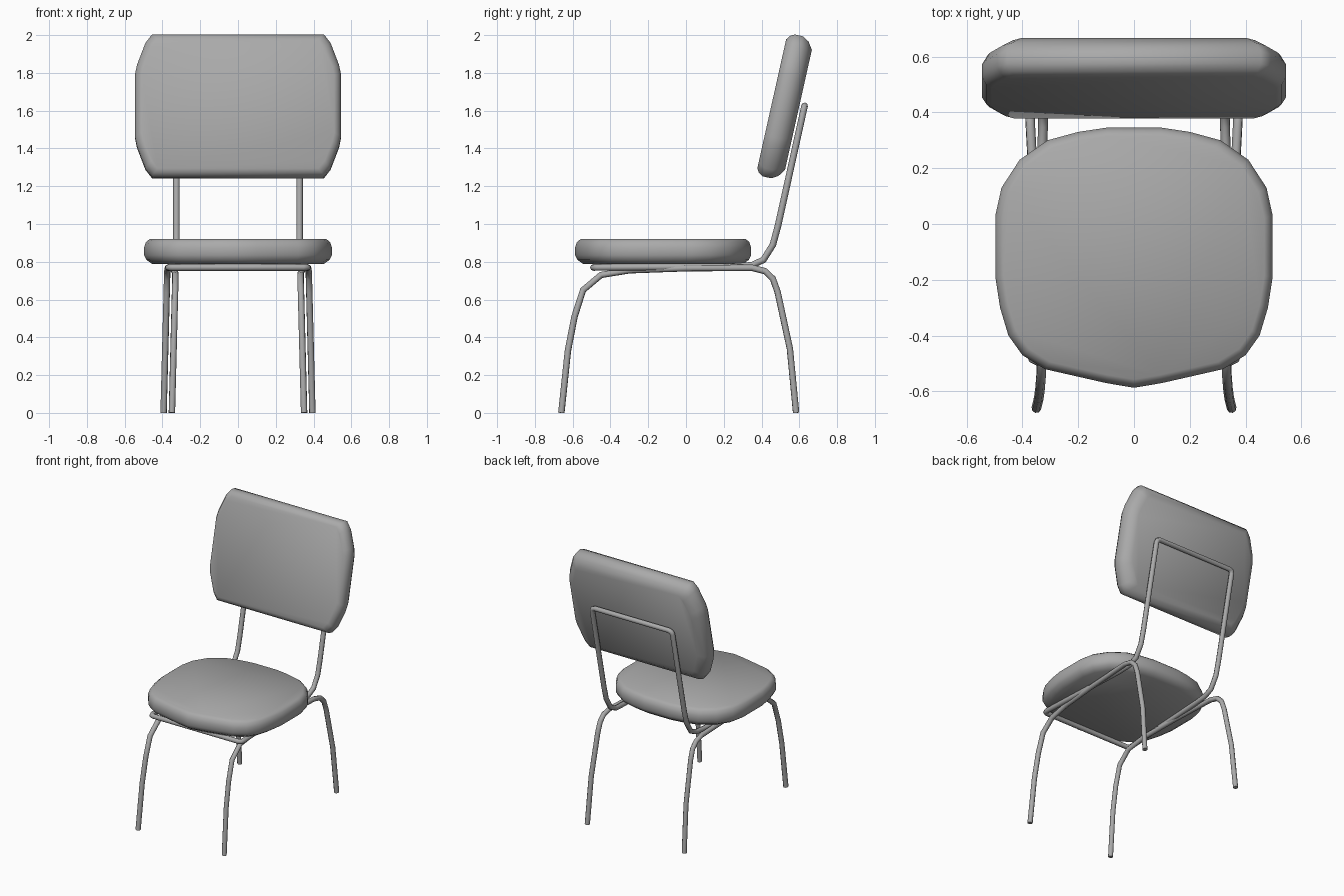
import bpy, bmesh, math
from mathutils import Matrix

cube = bpy.data.objects.get("Cube")
if cube:
    bpy.data.objects.remove(cube, do_unlink=True)

grey = bpy.data.materials.new("mid_grey")
grey.use_nodes = True
grey.diffuse_color = (0.4, 0.4, 0.4, 1)
grey.node_tree.nodes["Principled BSDF"].inputs["Base Color"].default_value = (0.4, 0.4, 0.4, 1)


def select_only(obj):
    bpy.ops.object.select_all(action='DESELECT')
    obj.select_set(True)
    bpy.context.view_layer.objects.active = obj


def tube(name, points, radius=0.0175):
    """Round tube along a path of points."""
    curve = bpy.data.curves.new(name, 'CURVE')
    curve.dimensions = '3D'
    curve.bevel_depth = radius
    curve.bevel_resolution = 2
    curve.use_fill_caps = True
    spline = curve.splines.new('POLY')
    spline.points.add(len(points) - 1)
    for p, co in zip(spline.points, points):
        p.co = (*co, 1)
    obj = bpy.data.objects.new(name, curve)
    bpy.context.collection.objects.link(obj)
    curve.materials.append(grey)
    select_only(obj)
    bpy.ops.object.convert(target='MESH')
    bpy.ops.object.shade_smooth_by_angle(angle=math.radians(60))
    return obj


def cushion(name, outline, rings, matrix):
    """Padded slab: an outline stacked in rings of (height, inset)."""
    half_x = max(x for x, y in outline)
    ys = [y for x, y in outline]
    mid_y, half_y = (max(ys) + min(ys)) / 2, (max(ys) - min(ys)) / 2
    bm = bmesh.new()
    loops = []
    for height, inset in rings:
        sx, sy = 1 - inset / half_x, 1 - inset / half_y
        loops.append([bm.verts.new((x * sx, mid_y + (y - mid_y) * sy, height))
                      for x, y in outline])
    n = len(outline)
    for low, high in zip(loops, loops[1:]):
        for i in range(n):
            j = (i + 1) % n
            bm.faces.new((low[i], low[j], high[j], high[i]))
    bm.faces.new(loops[0][::-1])
    bm.faces.new(loops[-1])
    bmesh.ops.transform(bm, matrix=matrix, verts=bm.verts)
    bmesh.ops.recalc_face_normals(bm, faces=bm.faces)
    mesh = bpy.data.meshes.new(name)
    bm.to_mesh(mesh)
    bm.free()
    mesh.materials.append(grey)
    obj = bpy.data.objects.new(name, mesh)
    bpy.context.collection.objects.link(obj)
    select_only(obj)
    bpy.ops.object.shade_smooth_by_angle(angle=math.radians(50))
    return obj


# Seat: rounded square with a slightly pointed front
seat_half = [(0.1, -0.57), (0.32, -0.52), (0.4, -0.47), (0.45, -0.4), (0.48, -0.3),
             (0.497, -0.19), (0.497, 0.03), (0.475, 0.13), (0.41, 0.23),
             (0.31, 0.3), (0.2, 0.33), (0.1, 0.345)]
seat_outline = [(0, -0.587)] + seat_half + [(-x, y) for x, y in reversed(seat_half)]
cushion("seat", seat_outline,
        [(0.787, 0.045), (0.81, 0.012), (0.835, 0), (0.875, 0), (0.905, 0.01), (0.921, 0.03)],
        Matrix())

# Backrest: leaning slab with cut corners
corner = [(0.545, 0.17), (0.535, 0.22), (0.49, 0.34), (0.455, 0.385)]
right_side = [(x, -y) for x, y in reversed(corner)] + corner
back_outline = right_side + [(-x, y) for x, y in reversed(right_side)]
lean = Matrix.Translation((0, 0.525, 1.62)) @ Matrix.Rotation(math.radians(90 - 12.6), 4, 'X')
cushion("backrest", back_outline,
        [(-0.072, 0.06), (-0.045, 0.02), (-0.01, 0), (0.035, 0), (0.06, 0.015), (0.073, 0.035)],
        lean)

# Legs: one bent tube per side from front foot to rear foot
leg_path = [(-0.66, 0), (-0.625, 0.33), (-0.59, 0.51), (-0.545, 0.65), (-0.45, 0.73),
            (-0.3, 0.755), (0, 0.766), (0.35, 0.768), (0.42, 0.75), (0.46, 0.71),
            (0.485, 0.64), (0.55, 0.34), (0.583, 0)]
for name, side in (("left_legs", 1), ("right_legs", -1)):
    points = []
    for y, z in leg_path:
        x = 0.352 + 0.055 * max(-0.4, min(0.4, y))
        x += 0.02 * (1 - z / 0.77)
        points.append((side * x, y, z))
    tube(name, points)

# Back frame: closed loop under the seat and up behind the backrest
frame_half = [(0.345, -0.49, 0.77), (0.362, -0.483, 0.77), (0.368, -0.465, 0.77),
              (0.33, 0.25, 0.774), (0.326, 0.35, 0.782), (0.326, 0.41, 0.81),
              (0.326, 0.46, 0.89), (0.326, 0.487, 0.99), (0.326, 0.622, 1.6),
              (0.32, 0.626, 1.618), (0.3, 0.628, 1.626)]
frame = tube("back_frame", [(0, -0.49, 0.77)] + frame_half
             + [(-x, y, z) for x, y, z in reversed(frame_half)] + [(0, -0.49, 0.77)])
